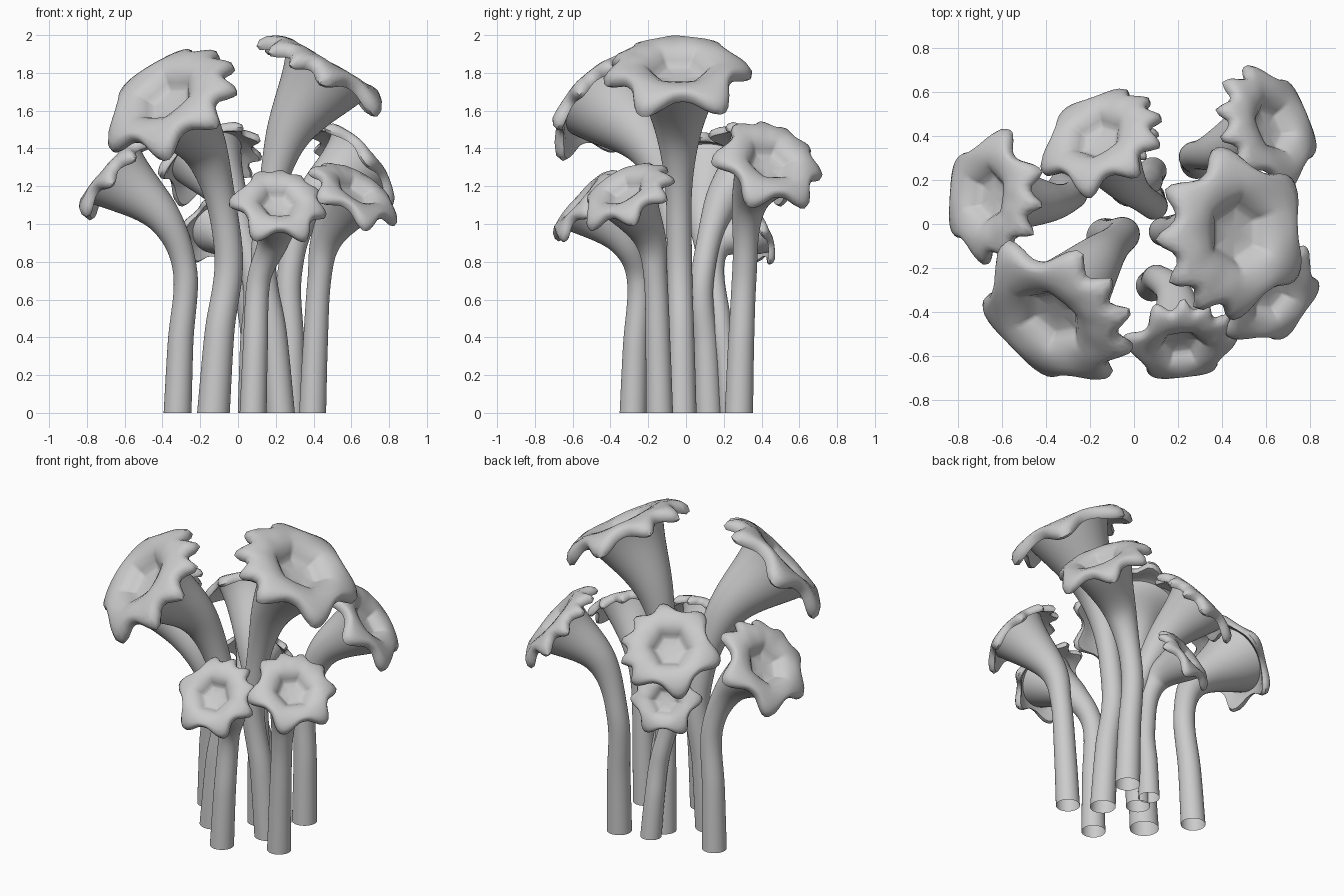
import bpy, bmesh, math
from mathutils import Vector

if "Cube" in bpy.data.objects:
    bpy.data.objects.remove(bpy.data.objects["Cube"])

SEG = 72
TIPS = [-143, -79, -30, 5, 36, 62, 90, 150]   # uneven petal tip angles


def lobe(deg):
    """1 at a petal tip, lower between tips (deepest in the wide gaps)."""
    for i, a in enumerate(TIPS):
        b = TIPS[(i + 1) % len(TIPS)]
        gap = (b - a) % 360
        off = (deg - a) % 360
        if off < gap:
            depth = min(1, 0.35 + gap / 110)
            return 1 - depth * (1 - (0.5 + 0.5 * math.cos(2 * math.pi * off / gap)) ** 1.4)
    return 1


def spline(p, n=14):
    """Catmull-Rom path through the control points."""
    q = [p[0] * 2 - p[1]] + p + [p[-1] * 2 - p[-2]]
    out = []
    for i in range(1, len(q) - 2):
        a, b, c, d = q[i - 1:i + 3]
        for k in range(n):
            t = k / n
            out.append(0.5 * (2 * b + (c - a) * t + (2 * a - 5 * b + 4 * c - d) * t * t
                              + (3 * b - a - 3 * c + d) * t ** 3))
    return out + [p[-1]]


# rim and face rings: radius, height, petal reach, petal droop, hexagon amount
RINGS = [(.72, -.12, .03, .01, 0), (.77, -.19, .10, .08, 0), (.81, -.22, .17, .13, 0),
         (.84, -.19, .215, .14, 0), (.845, -.11, .22, .12, 0), (.82, -.04, .18, .09, 0),
         (.76, .00, .12, .05, 0), (.65, .025, .04, .01, 0), (.52, .01, 0, 0, .2),
         (.42, -.04, 0, 0, .6), (.35, -.12, 0, 0, 1), (.30, -.19, 0, 0, 1),
         (.25, -.21, 0, 0, 1), (.10, -.22, 0, 0, 1)]


def trumpet(name, base, mid, centre, normal, R, stem, phase):
    c, n = Vector(centre), Vector(normal).normalized()
    inward = Vector((-n.x, -n.y, 0)).normalized()
    end = c - n * 0.10 * R
    low = Vector((base[0] * .6 + mid[0] * .4, base[1] * .6 + mid[1] * .4, mid[2] * .5))
    path = spline([Vector((*base, 0)), low, Vector(mid), c - n * 1.3 * R, end])
    left = [0]
    for a, b in zip(path[::-1], path[-2::-1]):
        left.append(left[-1] + (a - b).length)
    left.reverse()
    bm = bmesh.new()
    rings = []

    def add_ring(o, ax, fn):
        e1 = (inward - ax * inward.dot(ax)).normalized()
        e2 = ax.cross(e1)
        ring = []
        for i in range(SEG):
            th = 2 * math.pi * i / SEG
            r, h = fn(th)
            ring.append(bm.verts.new(o + ax * h + (e1 * math.cos(th) + e2 * math.sin(th)) * r))
        rings.append(ring)

    # stem flaring into the horn
    for i, p in enumerate(path):
        if i == 0:
            ax = Vector((0, 0, 1))
        elif i == len(path) - 1:
            ax = n
        else:
            ax = (path[i + 1] - path[i - 1]).normalized()
        f = max(0, 1 - left[i] / (2.2 * R)) ** 2
        r = stem * (1 + .15 * max(0, 1 - p.z / .6)) + (.68 * R - stem) * f
        add_ring(p, ax, lambda th: (r, 0))

    # wavy rim, face and hollow
    for rad, h, reach, droop, hexa in RINGS:
        def fn(th):
            L = lobe((math.degrees(th) - phase) % 360)
            s = (th + math.pi / 6) % (math.pi / 3) - math.pi / 6
            hx = 1 + hexa * (.93 / math.cos(s) - 1)
            return R * (rad + reach * (L * 1.25 - .35)) * hx, R * (h - droop * (L * 1.4 - .5))
        add_ring(c, n, fn)

    for a, b in zip(rings, rings[1:]):
        for i in range(SEG):
            j = (i + 1) % SEG
            bm.faces.new((a[i], a[j], b[j], b[i]))
    bm.faces.new(rings[-1])            # hollow floor; the stem foot stays open
    me = bpy.data.meshes.new(name)
    bm.to_mesh(me)
    bm.free()
    ob = bpy.data.objects.new(name, me)
    bpy.context.collection.objects.link(ob)
    bpy.context.view_layer.objects.active = ob
    ob.select_set(True)
    bpy.ops.object.shade_smooth_by_angle(angle=math.radians(50))
    ob.select_set(False)


# name, base xy, mid-stem point, face centre, face direction, size, stem radius, petal turn
trumpet("tall_right_trumpet", (.225, -.02), (.135, -.035, .85), (.495, -.04, 1.845), (.51, 0, .86), .38, .066, 0)
trumpet("tall_left_trumpet", (-.13, -.06), (-.05, -.05, .85), (-.395, -.445, 1.685), (-.47, -.57, .66), .38, .075, -78)
trumpet("left_trumpet", (-.32, .165), (-.28, .13, .75), (-.685, .13, 1.29), (-.75, .08, .66), .30, .064, -65)
trumpet("back_left_trumpet", (.07, .12), (.085, .085, .7), (-.175, .41, 1.365), (-.38, .60, .7), .29, .062, 42)
trumpet("back_right_trumpet", (.285, .28), (.275, .31, .75), (.65, .45, 1.345), (.70, .30, .63), .295, .065, -70)
trumpet("front_right_trumpet", (.395, -.14), (.43, -.16, .7), (.635, -.335, 1.185), (.48, -.42, .76), .26, .062, -60)
trumpet("front_trumpet", (.08, -.28), (.11, -.25, .7), (.215, -.57, 1.125), (.09, -.74, .66), .25, .062, -70)
trumpet("low_back_trumpet", (.085, .24), (.06, .18, .5), (-.11, .38, .985), (-.3, .82, .45), .21, .055, 0)
